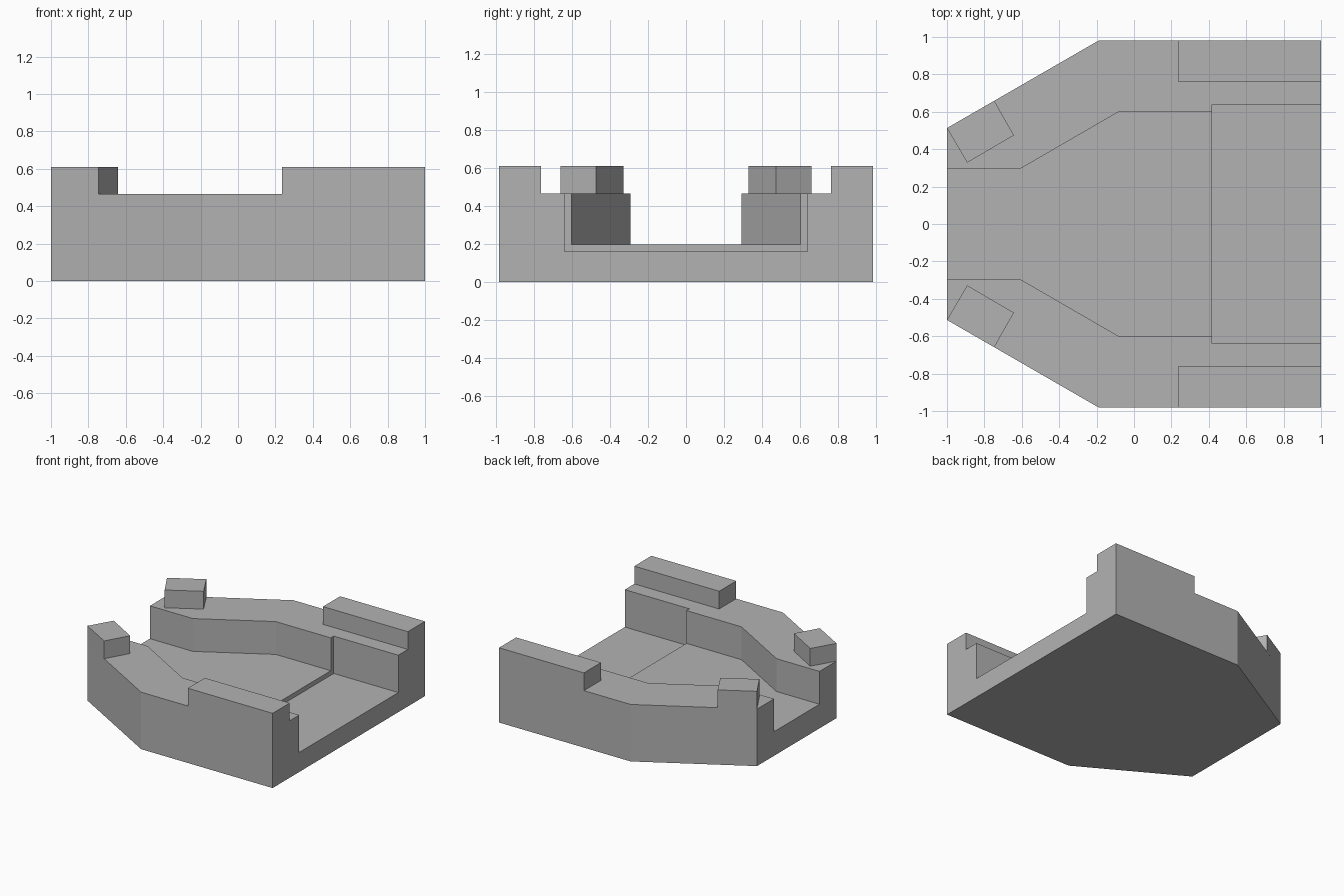
import bpy
import bmesh

old = bpy.data.objects.get("Cube")
if old:
    bpy.data.objects.remove(old, do_unlink=True)

FLOOR, RECESS, WALK, TOP = 0.197, 0.16, 0.465, 0.61

stone = bpy.data.materials.new("stone grey")
stone.use_nodes = True
grey = (0.45, 0.45, 0.45, 1)
stone.diffuse_color = grey
stone.node_tree.nodes["Principled BSDF"].inputs["Base Color"].default_value = grey


def prism(name, outline, z0, z1):
    """Extrude a plan outline from z0 up to z1."""
    bm = bmesh.new()
    base = bm.faces.new([bm.verts.new((x, y, z0)) for x, y in outline])
    top = bmesh.ops.extrude_face_region(bm, geom=[base])["geom"]
    bmesh.ops.translate(bm, vec=(0, 0, z1 - z0),
                        verts=[v for v in top if isinstance(v, bmesh.types.BMVert)])
    bmesh.ops.recalc_face_normals(bm, faces=bm.faces)
    mesh = bpy.data.meshes.new(name)
    bm.to_mesh(mesh)
    bm.free()
    mesh.materials.append(stone)
    obj = bpy.data.objects.new(name, mesh)
    bpy.context.collection.objects.link(obj)
    return obj


def mirrored(half):
    """Close a half outline by mirroring it across y = 0."""
    return half + [(x, -y) for x, y in reversed(half)]


# Main body: rectangular at one end, tapered at the other
body = prism("bastion_body", mirrored([(-1, 0.513), (-0.187, 0.982), (1, 0.982)]), 0, WALK)

# Flared channel and the wider, deeper landing at the open end
channel = prism("channel_cutter", mirrored(
    [(-1.1, 0.293), (-0.612, 0.293), (-0.08, 0.601), (1.1, 0.601)]), FLOOR, 1)
landing = prism("landing_cutter", mirrored([(0.417, 0.639), (1.1, 0.639)]), RECESS, 1)
for cutter in (channel, landing):
    cutter.hide_render = True
    cutter.hide_viewport = True
    cut = body.modifiers.new(cutter.name, "BOOLEAN")
    cut.operation = "DIFFERENCE"
    cut.solver = "EXACT"
    cut.object = cutter

# Apply the cuts so the helpers can go
bpy.context.view_layer.update()
cut_mesh = bpy.data.meshes.new_from_object(
    body.evaluated_get(bpy.context.evaluated_depsgraph_get()))
body.modifiers.clear()
body.data = cut_mesh
for cutter in (channel, landing):
    bpy.data.objects.remove(cutter, do_unlink=True)

# Raised parapets and angled corner blocks on both walls
for side, s in (("left", 1), ("right", -1)):
    parapet = [(0.234, 0.762), (1, 0.762), (1, 0.982), (0.234, 0.982)]
    block = [(-1, 0.513), (-0.892, 0.328), (-0.642, 0.474), (-0.747, 0.659)]
    prism(f"{side}_parapet", [(x, s * y) for x, y in parapet], WALK, TOP)
    prism(f"{side}_corner_block", [(x, s * y) for x, y in block], WALK, TOP)
